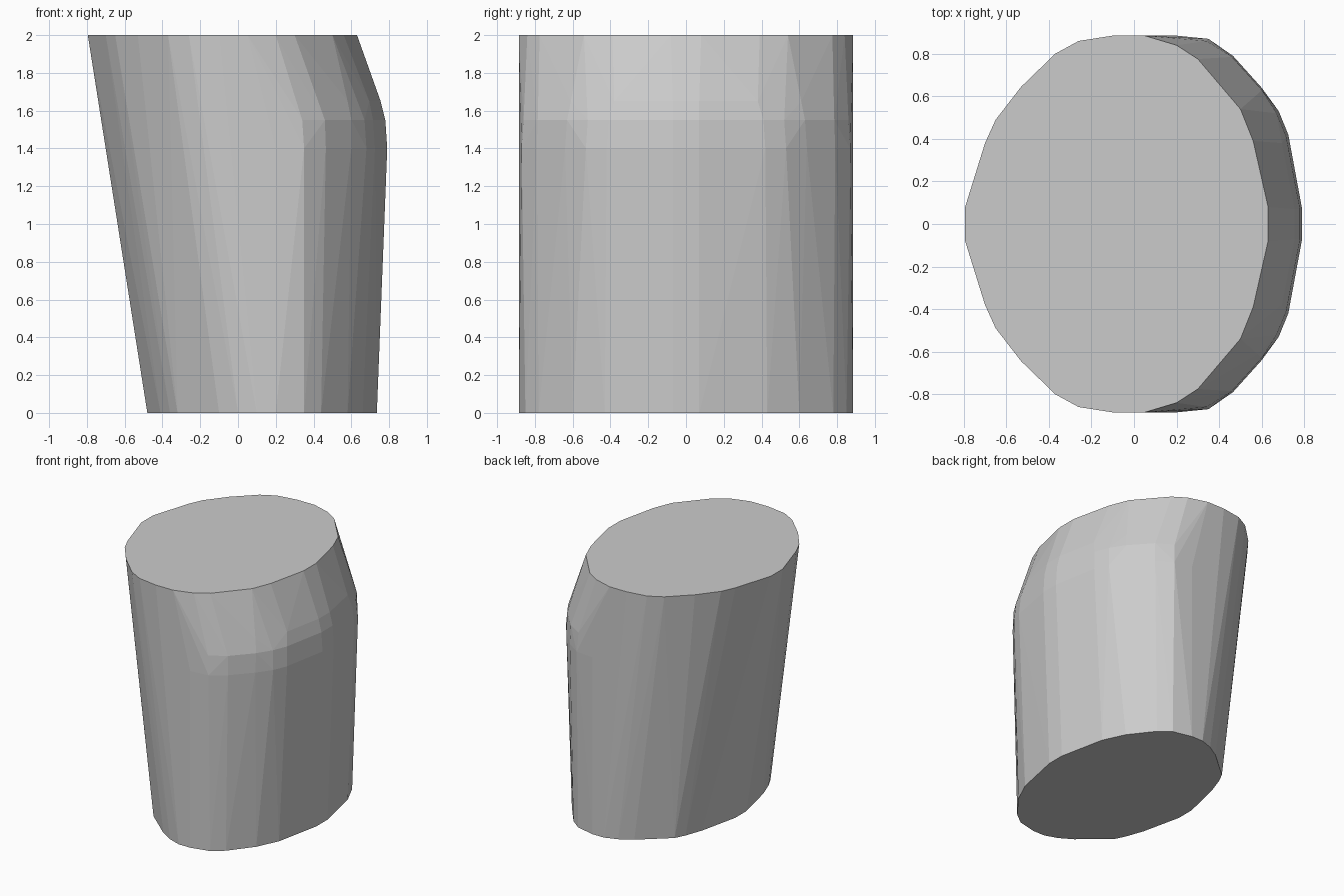
import bpy
import bmesh
import math

if "Cube" in bpy.data.objects:
    bpy.data.objects.remove(bpy.data.objects["Cube"])

# Half cross-sections (x, y), mirrored across y = 0, keyed by height
SECTIONS = {
    # base oval
    0.0: [(-.48, .07), (-.41, .38), (-.36, .52), (-.32, .60), (-.10, .79),
          (0.0, .85), (.10, .885), (.20, .885), (.35, .85), (.44, .78),
          (.58, .60), (.66, .43), (.735, .07)],
    # shoulder on the +x side
    1.4: [(.20, .885), (.35, .87), (.465, .79), (.60, .64), (.68, .53),
          (.725, .42), (.79, .07)],
    1.55: [(.34, .86), (.46, .785), (.60, .63), (.67, .52), (.715, .41), (.78, .07)],
    1.65: [(.58, .61), (.695, .38), (.755, .07)],
    # top oval, leaning to -x
    2.0: [(-.795, .075), (-.70, .38), (-.65, .49), (-.61, .54), (-.53, .645),
          (-.37, .80), (-.26, .86), (-.10, .885), (.05, .885), (.20, .84),
          (.30, .775), (.50, .54), (.56, .39), (.63, .08)],
}

# Leaning oval body: convex skin over the sections
bm = bmesh.new()
for z, half in SECTIONS.items():
    for x, y in half:
        for side in (-1, 1):
            bm.verts.new((x, y * side, z))
bmesh.ops.convex_hull(bm, input=bm.verts[:])
bmesh.ops.delete(bm, geom=[v for v in bm.verts if not v.link_faces], context='VERTS')

# Merge coplanar triangles on the caps and facets
bmesh.ops.dissolve_limit(bm, angle_limit=math.radians(1),
                         verts=bm.verts[:], edges=bm.edges[:])
bmesh.ops.recalc_face_normals(bm, faces=bm.faces[:])

mesh = bpy.data.meshes.new("leaning_oval_body")
bm.to_mesh(mesh)
bm.free()
body = bpy.data.objects.new("leaning_oval_body", mesh)
bpy.context.collection.objects.link(body)
